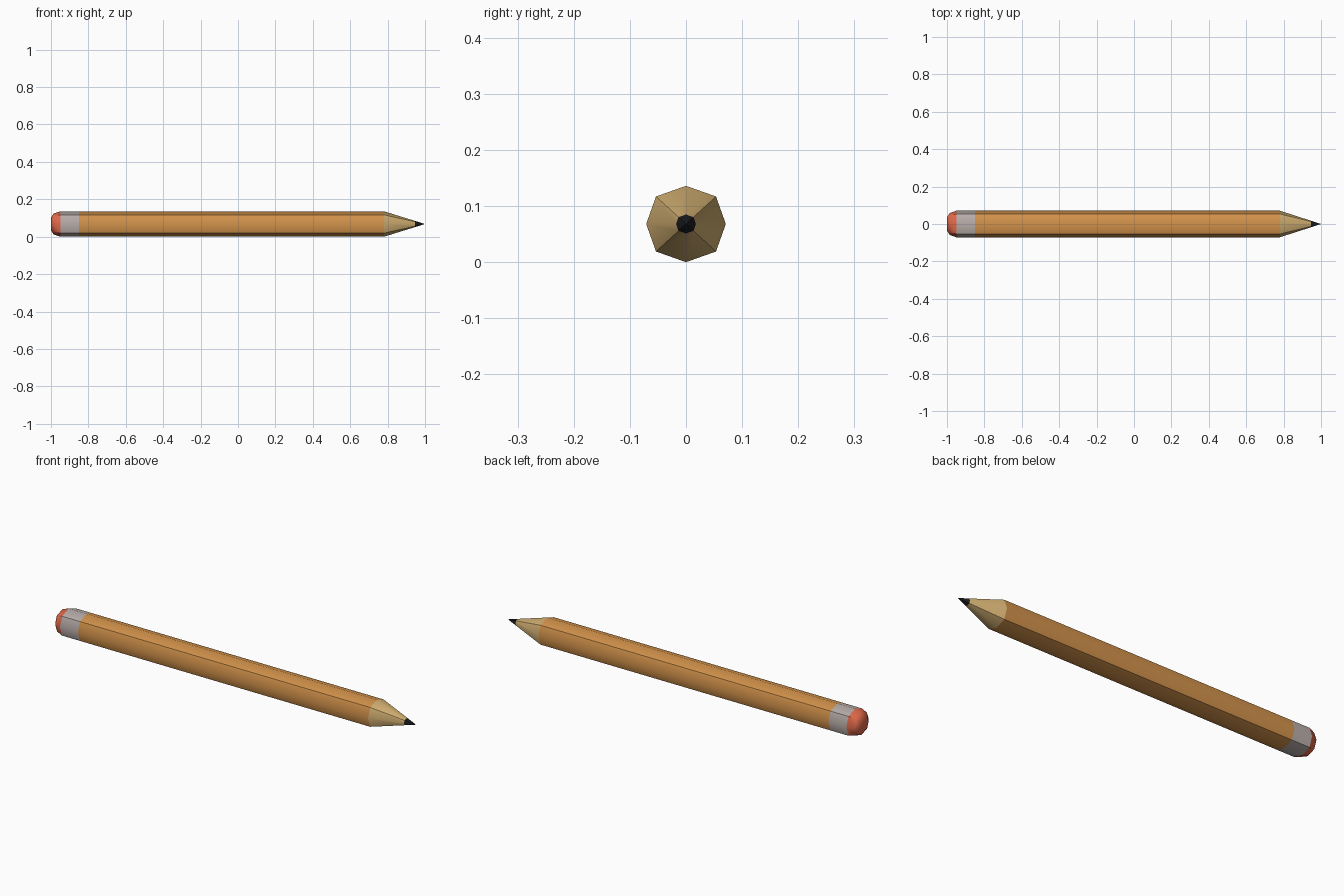
import bpy, math

if "Cube" in bpy.data.objects:
    bpy.data.objects.remove(bpy.data.objects["Cube"])

def lin(c):
    c /= 255
    return c / 12.92 if c <= 0.04045 else ((c + 0.055) / 1.055) ** 2.4

def mat(name, r, g, b):
    m = bpy.data.materials.new(name)
    m.diffuse_color = (lin(r), lin(g), lin(b), 1)
    m.use_nodes = True
    m.node_tree.nodes["Principled BSDF"].inputs["Base Color"].default_value = m.diffuse_color
    return m

# Eight-sided cross-section (y, z from the axis)
AXIS_Z = 0.068
SECTION = [(0.071, 0), (0.0535, 0.049), (0, 0.068), (-0.0535, 0.049),
           (-0.071, 0), (-0.0535, -0.049), (0, -0.068), (0.0535, -0.049)]
N = len(SECTION)

def loft(name, rings, material, cap_start=False, cap_end=False):
    """Loft the section along x; rings are (x, scale), scale 0 is a point."""
    verts, faces, starts = [], [], []
    for x, s in rings:
        starts.append(len(verts))
        if s == 0:
            verts.append((x, 0, AXIS_Z))
        else:
            verts += [(x, y * s, AXIS_Z + z * s) for y, z in SECTION]
    for k in range(len(rings) - 1):
        a, b = starts[k], starts[k + 1]
        for i in range(N):
            j = (i + 1) % N
            if rings[k + 1][1] == 0:
                faces.append((a + j, a + i, b))
            else:
                faces.append((a + j, a + i, b + i, b + j))
    if cap_start:
        faces.append(tuple(range(N)))
    if cap_end:
        faces.append(tuple(reversed(range(starts[-1], starts[-1] + N))))
    # outward direction: reverse so normals face away from the axis
    faces = [tuple(reversed(f)) for f in faces]
    me = bpy.data.meshes.new(name)
    me.from_pydata(verts, [], faces)
    me.materials.append(material)
    ob = bpy.data.objects.new(name, me)
    bpy.context.collection.objects.link(ob)
    import bmesh
    bm = bmesh.new()
    bm.from_mesh(me)
    # make sure side normals point outward
    for f in bm.faces:
        c = f.calc_center_median()
        mid = (rings[0][0] + rings[-1][0]) / 2
        out = c.copy()
        out.x, out.z = (c.x - mid), c.z - AXIS_Z
        if f.normal.dot(out) < 0:
            f.normal_flip()
    bm.to_mesh(me)
    bm.free()
    bpy.ops.object.select_all(action='DESELECT')
    ob.select_set(True)
    bpy.context.view_layer.objects.active = ob
    bpy.ops.object.shade_smooth_by_angle(angle=math.radians(45))
    return ob

orange = mat("orange paint", 213, 148, 76)
wood = mat("bare wood", 212, 177, 115)
lead = mat("dark graphite", 30, 30, 34)
metal = mat("grey metal", 186, 175, 171)
rubber = mat("red rubber", 226, 106, 76)

# Eraser, ferrule, painted shaft, sharpened wood and lead tip
loft("eraser", [(-1.0, 0.5), (-0.985, 0.83), (-0.95, 1)], rubber, cap_start=True)
loft("ferrule", [(-0.95, 1), (-0.85, 1)], metal)
loft("shaft", [(-0.85, 1), (0.78, 1)], orange)
loft("sharpened_wood", [(0.78, 1), (0.945, 0.25)], wood)
loft("lead_tip", [(0.945, 0.25), (1.0, 0)], lead)
